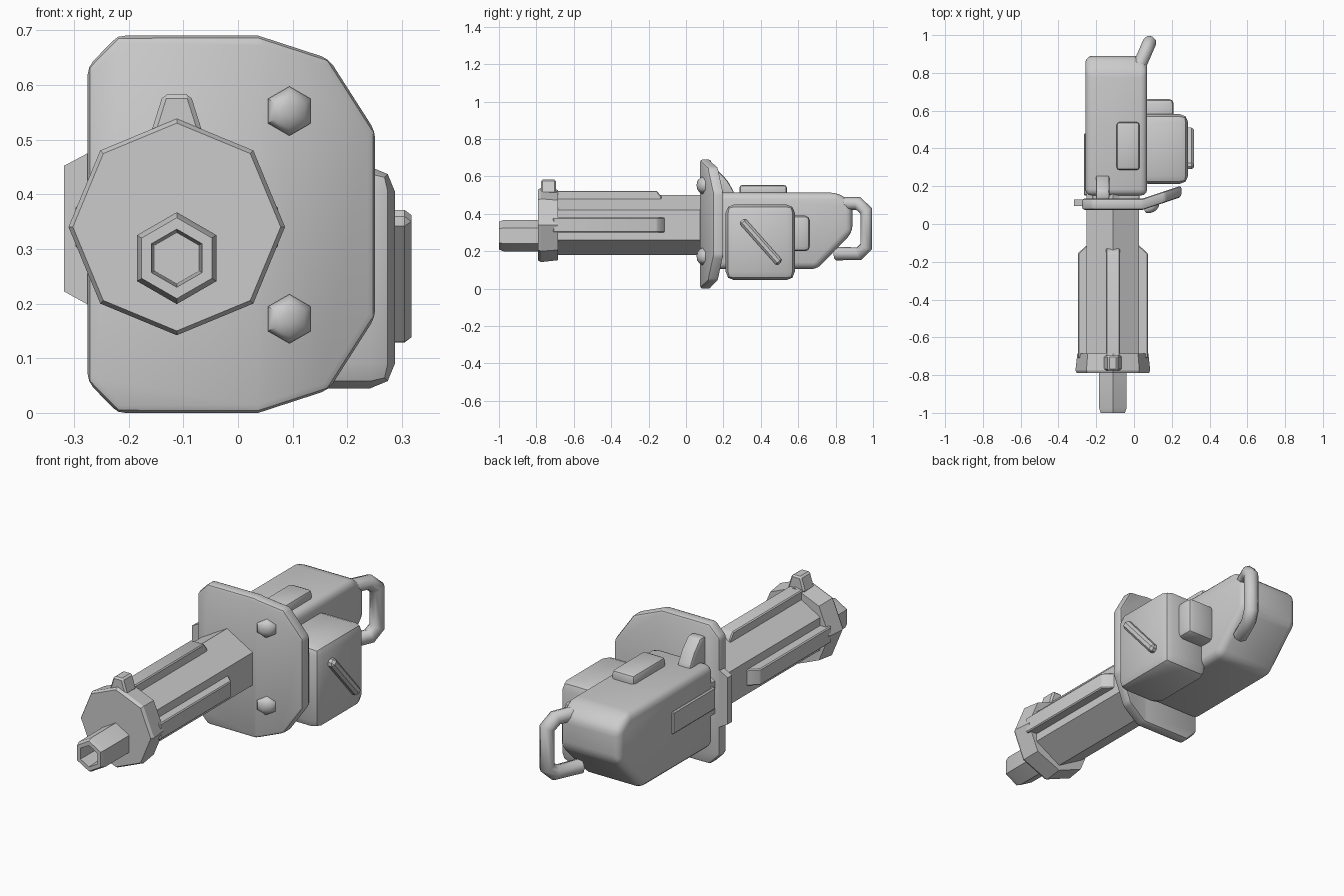
import bpy, bmesh, math

if "Cube" in bpy.data.objects:
    bpy.data.objects.remove(bpy.data.objects["Cube"])

CX = -0.112  # barrel axis in x


def finish(name, bm, bevel=0.0, segs=2, shear=None, angle=30):
    """Bevel sharp edges, optionally sweep back in y, and make the object."""
    bmesh.ops.recalc_face_normals(bm, faces=bm.faces[:])
    if bevel:
        edges = [e for e in bm.edges if e.calc_face_angle(0) > math.radians(20)]
        bmesh.ops.bevel(bm, geom=edges, offset=bevel, segments=segs,
                        profile=0.5, affect='EDGES', clamp_overlap=True)
    if shear:
        for v in bm.verts:
            v.co.y += shear(v.co.x)
    me = bpy.data.meshes.new(name)
    bm.to_mesh(me)
    bm.free()
    ob = bpy.data.objects.new(name, me)
    bpy.context.collection.objects.link(ob)
    smooth(ob, angle)
    return ob


def smooth(ob, angle=30):
    bpy.ops.object.select_all(action='DESELECT')
    ob.select_set(True)
    bpy.context.view_layer.objects.active = ob
    bpy.ops.object.shade_smooth_by_angle(angle=math.radians(angle))


def prism(name, pts, axis, a, b, bevel=0.0, segs=2, shear=None, cut_x=None):
    """Extrude a profile along axis: 0 uses (y,z), 1 uses (x,z), 2 uses (x,y)."""
    bm = bmesh.new()
    ends = []
    for d in (a, b):
        ring = []
        for p in pts:
            co = list(p)
            co.insert(axis, d)
            ring.append(bm.verts.new(co))
        bm.faces.new(ring)
        ends.append(ring)
    n = len(pts)
    for i in range(n):
        j = (i + 1) % n
        bm.faces.new((ends[0][i], ends[0][j], ends[1][j], ends[1][i]))
    if cut_x is not None:
        bmesh.ops.bisect_plane(bm, geom=bm.verts[:] + bm.edges[:] + bm.faces[:],
                               plane_co=(cut_x, 0, 0), plane_no=(1, 0, 0))
    return finish(name, bm, bevel, segs, shear)


def box(name, x, y, z, bevel=0.02, segs=2):
    pts = [(y[0], z[0]), (y[1], z[0]), (y[1], z[1]), (y[0], z[1])]
    return prism(name, pts, 0, x[0], x[1], bevel, segs)


def rings(name, cx, cz, n, profile, shear=None, angle=30):
    """Turned part along y from (radius, y) pairs, one corner at the top."""
    bm = bmesh.new()
    loops = []
    for r, y in profile:
        loops.append([bm.verts.new((cx + r * math.sin(math.tau * i / n), y,
                                    cz + r * math.cos(math.tau * i / n)))
                      for i in range(n)])
    for p, q in zip(loops, loops[1:]):
        for i in range(n):
            j = (i + 1) % n
            bm.faces.new((p[i], p[j], q[j], q[i]))
    bm.faces.new(loops[0])
    bm.faces.new(loops[-1])
    return finish(name, bm, shear=shear, angle=angle)


# Barrel, front collar and hollow muzzle
rings("barrel", CX, 0.34, 6, [(0.161, -0.72), (0.161, 0.2)])
rings("collar", CX, 0.34, 8, [(0.188, -0.685), (0.198, -0.775), (0.19, -0.79)])
rings("muzzle", CX, 0.283, 6, [(0.084, -0.75), (0.084, -0.975), (0.074, -1.0),
                              (0.053, -1.0), (0.047, -0.87)])

# Barrel strips: one on each side and one on top, with tapered rear ends
for side, label in ((-1, "left"), (1, "right")):
    pts = [(CX + side * u, y) for u, y in
           ((0.1, -0.71), (0.185, -0.71), (0.185, -0.155), (0.135, -0.11), (0.1, -0.11))]
    prism(f"{label}_barrel_strip", pts, 2, 0.30, 0.38, 0.005, 1)
prism("top_barrel_strip", [(-0.71, 0.42), (-0.71, 0.523), (-0.155, 0.523),
                           (-0.13, 0.49), (-0.13, 0.42)],
      0, CX - 0.037, CX + 0.037, 0.005, 1)

# Front sight on the collar
prism("front_sight", [(CX - 0.048, 0.51), (CX + 0.048, 0.51),
                      (CX + 0.025, 0.583), (CX - 0.025, 0.583)],
      1, -0.775, -0.695, 0.008, 1)

# Shield plate, right wing swept back
half = [(-0.275, 0.288), (-0.22, 0.345), (0.037, 0.345), (0.166, 0.303), (0.251, 0.17)]
outline = [(x, 0.345 + h) for x, h in half] + [(x, 0.345 - h) for x, h in reversed(half)]
prism("shield_plate", outline, 1, 0.075, 0.135, 0.014, 2,
      shear=lambda x: 0.34 * max(0, x - 0.05), cut_x=0.05)
prism("shield_side_tab", [(-0.26, 0.19), (-0.318, 0.222), (-0.318, 0.452), (-0.26, 0.483)],
      1, 0.095, 0.13)

# Domed hexagonal bolts
for z, label in ((0.552, "upper"), (0.172, "lower")):
    rings(f"{label}_shield_bolt", 0.094, z, 6,
          [(0.045, 0.11), (0.045, 0.083), (0.032, 0.067), (0.012, 0.061)],
          shear=lambda x: 0.34 * (x - 0.094), angle=50)

# Receiver body and the neck joining it to the plate
prism("receiver", [(0.15, 0.105), (0.70, 0.105), (0.89, 0.30), (0.89, 0.46),
                   (0.81, 0.513), (0.15, 0.513)], 0, -0.258, 0.07, 0.035, 3)
box("receiver_neck", (-0.22, 0.03), (0.11, 0.22), (0.14, 0.48), 0.01)
box("receiver_side_panel", (-0.266, -0.2), (0.15, 0.48), (0.29, 0.40), 0.006, 1)
box("top_cover", (-0.093, 0.03), (0.285, 0.54), (0.48, 0.555), 0.018)

# Rear sight post leaning on the plate
prism("rear_sight", [(0.13, 0.48), (0.26, 0.48), (0.255, 0.52), (0.222, 0.577),
                     (0.175, 0.628), (0.13, 0.628)], 0, -0.202, -0.13, 0.012)

# Feed box with chamfered outer side
prism("feed_box", [(0.212, 0.045), (0.582, 0.045), (0.582, 0.45), (0.212, 0.45)],
      0, 0.03, 0.287, 0.045, 2)
box("feed_box_rear", (0.05, 0.21), (0.54, 0.662), (0.20, 0.39), 0.025)

# Diagonal rail on the feed box
a, b, w = (0.298, 0.365), (0.502, 0.135), 0.021
length = math.dist(a, b)
ny, nz = -(b[1] - a[1]) / length * w, (b[0] - a[0]) / length * w
prism("feed_box_rail", [(a[0] - ny, a[1] - nz), (b[0] - ny, b[1] - nz),
                        (b[0] + ny, b[1] + nz), (a[0] + ny, a[1] + nz)],
      0, 0.26, 0.317, 0.012, 1)

# Rear loop handle, angled outward
curve = bpy.data.curves.new("rear_handle", 'CURVE')
curve.dimensions = '3D'
curve.bevel_depth = 0.036
curve.bevel_resolution = 2
curve.use_fill_caps = True
path = [(-0.03, 0.455), (0.1, 0.455), (0.145, 0.415), (0.145, 0.225),
        (0.105, 0.187), (-0.03, 0.187)]
spline = curve.splines.new('POLY')
spline.points.add(len(path) - 1)
for pt, (t, z) in zip(spline.points, path):
    pt.co = (0.025 + 0.4 * t, 0.83 + 0.92 * t, z, 1)
handle = bpy.data.objects.new("rear_handle", curve)
bpy.context.collection.objects.link(handle)
bpy.ops.object.select_all(action='DESELECT')
handle.select_set(True)
bpy.context.view_layer.objects.active = handle
bpy.ops.object.convert(target='MESH')
smooth(bpy.context.view_layer.objects.active, 50)
